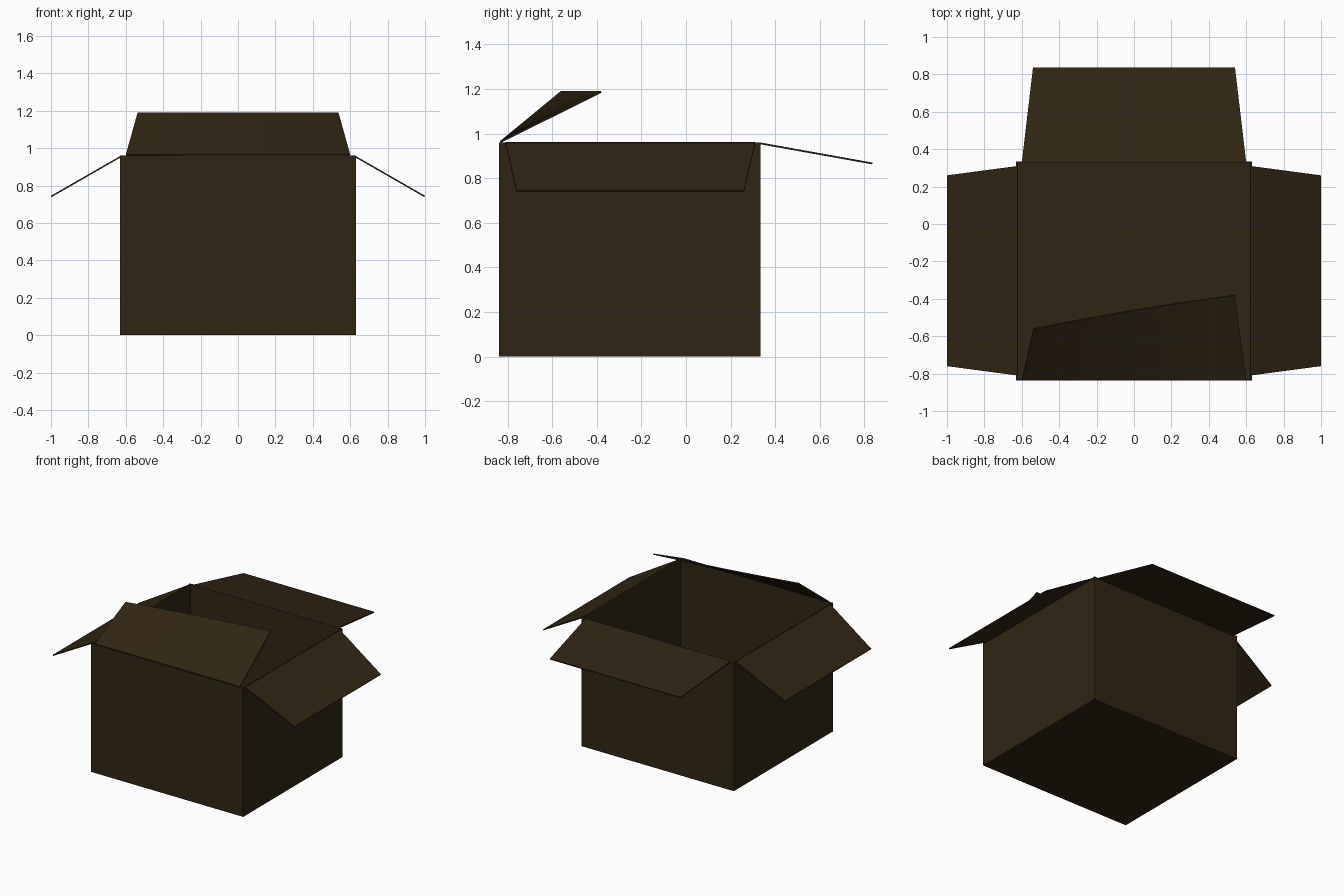
import bpy, bmesh

if "Cube" in bpy.data.objects:
    bpy.data.objects.remove(bpy.data.objects["Cube"])

# Single cardboard colour
card = bpy.data.materials.new("dark brown cardboard")
card.diffuse_color = (0.030, 0.0185, 0.0065, 1)
card.use_nodes = True
card.node_tree.nodes["Principled BSDF"].inputs["Base Color"].default_value = card.diffuse_color

X, Y0, Y1, H = 0.63, -0.838, 0.335, 0.96   # box extents
T = 0.008                                  # card thickness


def finish(name, bm, offset):
    bmesh.ops.recalc_face_normals(bm, faces=bm.faces)
    me = bpy.data.meshes.new(name)
    bm.to_mesh(me)
    bm.free()
    me.materials.append(card)
    ob = bpy.data.objects.new(name, me)
    bpy.context.collection.objects.link(ob)
    mod = ob.modifiers.new("thickness", "SOLIDIFY")
    mod.thickness = T
    mod.offset = offset
    mod.use_even_offset = True
    return ob


def flap(name, hinge, tip):
    """Sheet between a row of hinge points and a row of tip points."""
    bm = bmesh.new()
    a = [bm.verts.new(p) for p in hinge]
    b = [bm.verts.new(p) for p in tip]
    for i in range(len(a) - 1):
        bm.faces.new((a[i], a[i + 1], b[i + 1], b[i]))
    return finish(name, bm, 0)


# Open box: cube with its top removed, thickened inwards
bm = bmesh.new()
bmesh.ops.create_cube(bm, size=1)
for v in bm.verts:
    v.co = (v.co.x * 2 * X, Y0 if v.co.y < 0 else Y1, 0 if v.co.z < 0 else H)
bm.normal_update()
bmesh.ops.delete(bm, geom=[f for f in bm.faces if f.normal.z > 0.5], context="FACES_ONLY")
box = finish("box_body", bm, -1)

# Side flaps folded down and outwards
for s, name in ((-1, "left_flap"), (1, "right_flap")):
    flap(name,
         [(s * 0.622, -0.81, 0.958), (s * 0.622, 0.31, 0.958)],
         [(s * 0.998, -0.76, 0.742), (s * 0.998, 0.26, 0.742)])

# Back flap, nearly level
flap("back_flap",
     [(-0.6, 0.328, 0.957), (0.6, 0.328, 0.957)],
     [(-0.54, 0.836, 0.866), (0.54, 0.836, 0.866)])

# Front flap leaning inwards with a slight twist
N = 8
ts = [2 * i / N - 1 for i in range(N + 1)]
flap("front_flap",
     [(0.6 * t, -0.833, 0.962) for t in ts],
     [(0.537 * t, -0.46 + 0.09 * t - 0.01 * t * t, 1.187) for t in ts])
